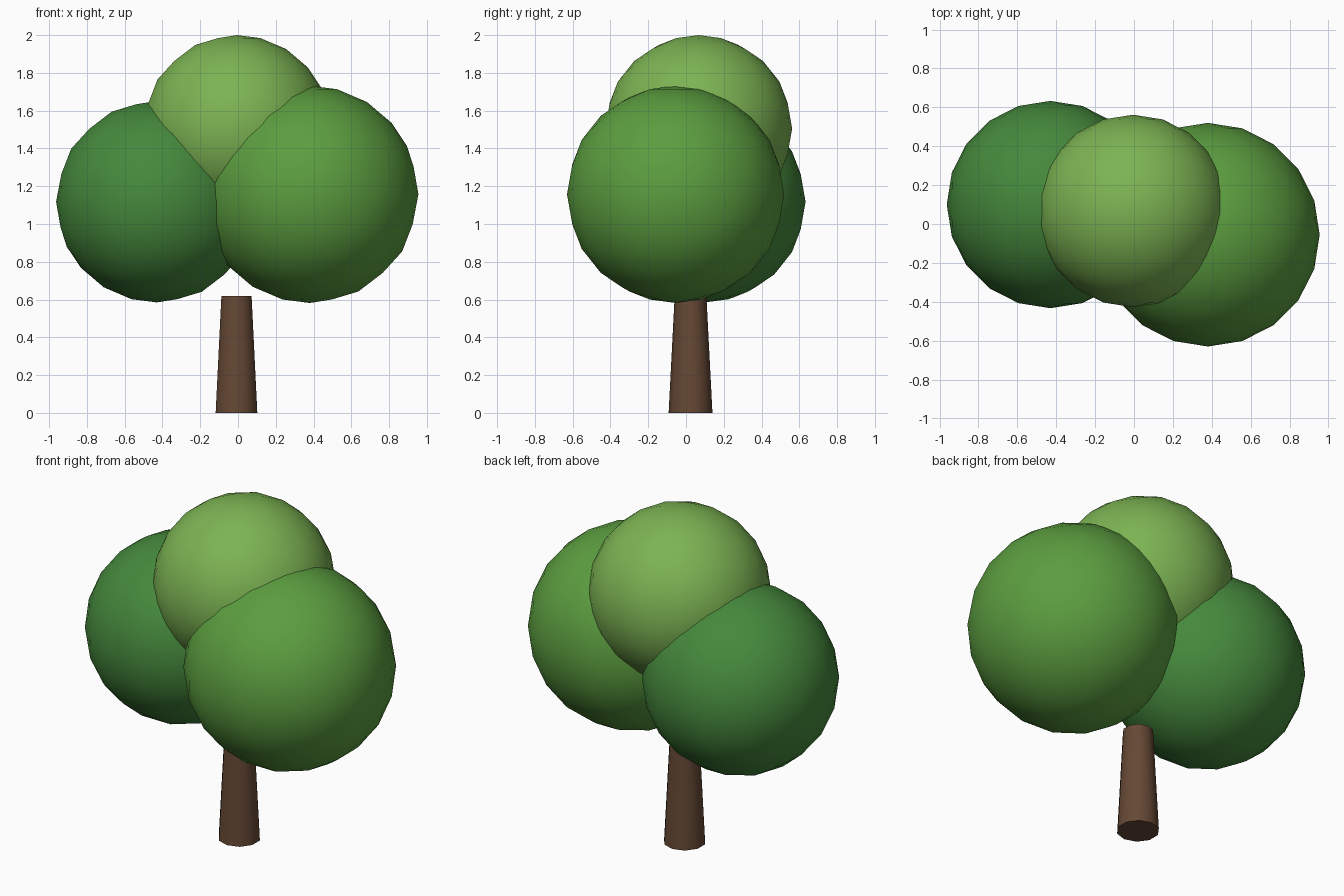
import bpy
from math import radians

if "Cube" in bpy.data.objects:
    bpy.data.objects.remove(bpy.data.objects["Cube"])


def finish(name, color, angle):
    obj = bpy.context.object
    obj.name = name
    mat = bpy.data.materials.new(name + "_colour")
    mat.diffuse_color = (*color, 1)
    mat.use_nodes = True
    mat.node_tree.nodes["Principled BSDF"].inputs["Base Color"].default_value = mat.diffuse_color
    obj.data.materials.append(mat)
    bpy.ops.object.shade_smooth_by_angle(angle=radians(angle))


# Tapered ten-sided trunk
bpy.ops.mesh.primitive_cone_add(vertices=10, radius1=0.116, radius2=0.084,
                                depth=0.62, location=(-0.008, 0.024, 0.31))
finish("trunk", (0.13, 0.065, 0.035), 45)

# Three overlapping balls of foliage
foliage = [
    ("left_foliage", 0.533, (-0.43, 0.10, 1.118), (0.06, 0.25, 0.045)),
    ("right_foliage", 0.575, (0.38, -0.055, 1.157), (0.105, 0.34, 0.05)),
    ("top_foliage", 0.495, (-0.005, 0.067, 1.505), (0.2, 0.45, 0.085)),
]
for name, radius, location, color in foliage:
    bpy.ops.mesh.primitive_ico_sphere_add(subdivisions=3, radius=radius,
                                          location=location)
    finish(name, color, 60)
